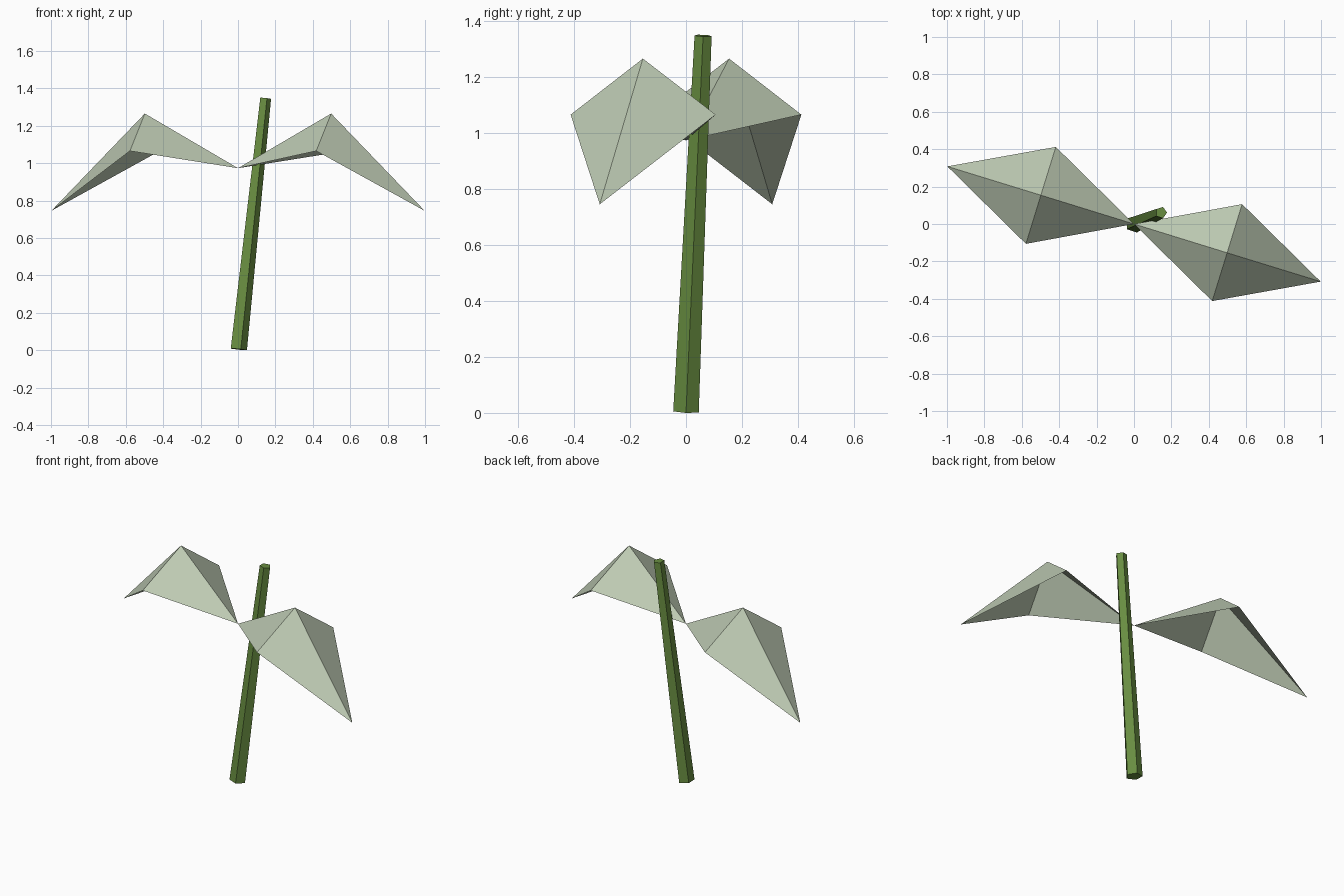
import bpy, bmesh, math
from mathutils import Vector, Matrix

if "Cube" in bpy.data.objects:
    bpy.data.objects.remove(bpy.data.objects["Cube"])


def material(name, rgb):
    m = bpy.data.materials.new(name)
    m.diffuse_color = (*rgb, 1)
    m.use_nodes = True
    m.node_tree.nodes["Principled BSDF"].inputs["Base Color"].default_value = m.diffuse_color
    return m


def add_object(name, bm, mat):
    mesh = bpy.data.meshes.new(name)
    bm.to_mesh(mesh)
    bm.free()
    mesh.materials.append(mat)
    ob = bpy.data.objects.new(name, mesh)
    bpy.context.collection.objects.link(ob)
    return ob


stem_green = material("stem green", (0.14, 0.27, 0.053))
leaf_green = material("pale leaf green", (0.51, 0.59, 0.45))

# Stem: leaning, tapered five-sided rod with a corner towards +x
foot, top = Vector((0, 0, 0.005)), Vector((0.145, 0.061, 1.347))
axis = top - foot
bm = bmesh.new()
turn = Vector((0, 0, 1)).rotation_difference(axis)
rings = []
for centre, radius in ((foot, 0.048), (top, 0.032)):
    rings.append([bm.verts.new(centre + turn @ Vector((
        radius * math.cos(math.tau * i / 5), radius * math.sin(math.tau * i / 5), 0)))
        for i in range(5)])
for i in range(5):
    j = (i + 1) % 5
    bm.faces.new((rings[0][i], rings[0][j], rings[1][j], rings[1][i]))
bm.faces.new(rings[0][::-1])
bm.faces.new(rings[1])
add_object("stem", bm, stem_green)

# Leaves: open four-sided folded sheets, the second turned half way round
base, peak = (0, 0, 0.973), (0.498, -0.154, 1.265)
side_back, side_front, tip = (0.578, 0.106, 1.065), (0.418, -0.412, 1.065), (0.998, -0.308, 0.745)
for name, angle in (("right_leaf", 0), ("left_leaf", math.pi)):
    bm = bmesh.new()
    rim = [bm.verts.new(p) for p in (base, side_front, tip, side_back)]
    ridge = bm.verts.new(peak)
    for i in range(4):
        bm.faces.new((rim[i], rim[(i + 1) % 4], ridge))
    bm.transform(Matrix.Rotation(angle, 4, 'Z'))
    add_object(name, bm, leaf_green)
